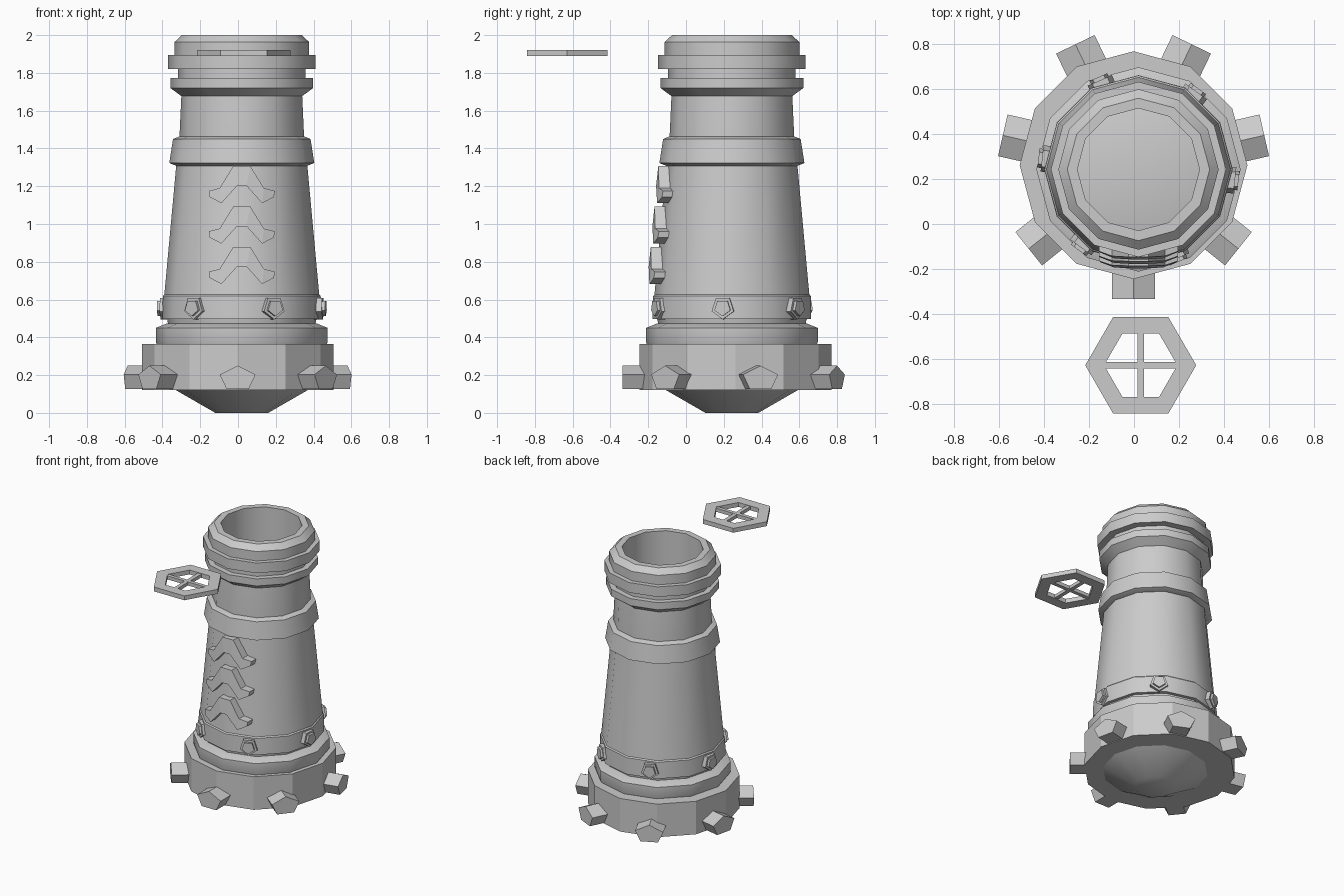
import bpy
import bmesh
from math import sin, cos, pi, radians, sqrt
from mathutils import Matrix, Vector

if "Cube" in bpy.data.objects:
    bpy.data.objects.remove(bpy.data.objects["Cube"])

GREY = (0.6, 0.6, 0.6, 1)
mat = bpy.data.materials.new("plain_grey")
mat.use_nodes = True
mat.diffuse_color = GREY
mat.node_tree.nodes["Principled BSDF"].inputs["Base Color"].default_value = GREY

SHAFT = Vector((0.02, 0.243, 0))
DRUM = Vector((-0.002, 0.262, 0))


def finish(name, bm, smooth=False):
    bmesh.ops.recalc_face_normals(bm, faces=bm.faces)
    mesh = bpy.data.meshes.new(name)
    bm.to_mesh(mesh)
    bm.free()
    obj = bpy.data.objects.new(name, mesh)
    bpy.context.collection.objects.link(obj)
    mesh.materials.append(mat)
    if smooth:
        bpy.ops.object.select_all(action="DESELECT")
        obj.select_set(True)
        bpy.context.view_layer.objects.active = obj
        bpy.ops.object.shade_smooth_by_angle(angle=radians(35))
    return obj


def loft(bm, rings):
    """Skin equal-length point rings and cap both ends."""
    loops = [[bm.verts.new(p) for p in ring] for ring in rings]
    n = len(loops[0])
    for a, b in zip(loops, loops[1:]):
        for i in range(n):
            j = (i + 1) % n
            bm.faces.new((a[i], a[j], b[j], b[i]))
    bm.faces.new(loops[0])
    bm.faces.new(loops[-1])


def lathe(name, profile, centre, smooth=True, sides=12):
    bm = bmesh.new()
    angles = [2 * pi * i / sides for i in range(sides)]
    loft(bm, [[centre + Vector((r * cos(a), r * sin(a), z)) for a in angles]
              for r, z in profile])
    return finish(name, bm, smooth)


def pentagon_stud(name, centre, angle, z, steps, up=1):
    """Radial pentagon prism; steps are (distance, half width, half height)."""
    out = Vector((cos(angle), sin(angle), 0))
    side = Vector((-sin(angle), cos(angle), 0))
    bm = bmesh.new()
    rings = []
    for dist, w, h in steps:
        rings.append([centre + out * dist + side * (w * sin(2 * pi * i / 5))
                      + Vector((0, 0, z + up * h * cos(2 * pi * i / 5)))
                      for i in range(5)])
    loft(bm, rings)
    return finish(name, bm)


# Base drum, pointed foot and stepped plinth
lathe("foot_cone", [(0.14, 0), (0.357, 0.125), (0.357, 0.2)], SHAFT)
lathe("base_drum", [(0.507, 0.122), (0.507, 0.365)], DRUM, smooth=False)
lathe("plinth_ring", [(0.44, 0.34), (0.455, 0.376), (0.455, 0.45), (0.4, 0.472)], SHAFT)

# Tapered shaft with its lower band and middle collar
lathe("shaft", [(0.385, 0.44), (0.395, 0.497), (0.42, 0.497), (0.418, 0.618),
                (0.41, 0.626), (0.347, 1.31)], SHAFT)
lathe("middle_collar", [(0.347, 1.308), (0.384, 1.323), (0.364, 1.45), (0.33, 1.464)], SHAFT)

# Neck, rim rings and the open mouth
lathe("neck_and_rim", [(0.33, 1.4), (0.33, 1.46), (0.32, 1.677), (0.378, 1.72),
                       (0.378, 1.772), (0.338, 1.772), (0.338, 1.82), (0.39, 1.82),
                       (0.39, 1.894), (0.357, 1.894), (0.357, 1.963), (0.317, 2.0),
                       (0.272, 2.0), (0.272, 1.42)], SHAFT)

# Seven pegs around the drum
for k in range(7):
    pentagon_stud(f"base_peg_{k + 1}", DRUM, -pi / 2 + 2 * pi * k / 7, 0.182,
                  [(0.45, 0.1, 0.068), (0.597, 0.1, 0.068)])

# Six stepped bolts around the lower band
for k in range(6):
    pentagon_stud(f"band_bolt_{k + 1}", SHAFT, radians(-6.5 + 60 * k), 0.557,
                  [(0.38, 0.062, 0.062), (0.432, 0.062, 0.062),
                   (0.432, 0.045, 0.045), (0.448, 0.045, 0.045)], up=-1)

# Three chevrons wrapped on the front of the shaft
UPPER = [(0.045, 0.19), (0.117, 0.073), (0.175, 0.058)]
LOWER = [(0.025, 0.085), (0.108, -0.007), (0.17, 0.026)]


def on_shaft(x, z, offset):
    r = 0.41 - (z - 0.626) * 0.092 + offset
    return SHAFT + Vector((x, -sqrt(r * r - x * x), z))


for k in range(3):
    base = 1.117 - 0.214 * k
    bm = bmesh.new()
    sections = []
    for sign, order in ((-1, (2, 1, 0)), (1, (0, 1, 2))):
        for i in order:
            (ux, uz), (lx, lz) = UPPER[i], LOWER[i]
            sections.append([on_shaft(sign * ux, base + uz, 0.045),
                             on_shaft(sign * lx, base + lz, 0.045),
                             on_shaft(sign * lx, base + lz, -0.025),
                             on_shaft(sign * ux, base + uz, -0.025)])
    loft(bm, sections)
    finish(f"chevron_{k + 1}", bm)

# Floating hexagonal wheel with crossed spokes
WHEEL = Vector((0.03, -0.629, 0))
bm = bmesh.new()
rings = []
for r, z in ((0.247, 1.89), (0.247, 1.922), (0.163, 1.922), (0.163, 1.89)):
    rings.append([bm.verts.new(WHEEL + Vector((r * cos(pi * i / 3), r * sin(pi * i / 3), z)))
                  for i in range(6)])
for q in range(4):
    a, b = rings[q], rings[(q + 1) % 4]
    for i in range(6):
        j = (i + 1) % 6
        bm.faces.new((a[i], a[j], b[j], b[i]))
finish("wheel_rim", bm)

for name, size in (("wheel_spoke_across", (0.33, 0.027, 0.026)),
                   ("wheel_spoke_along", (0.029, 0.29, 0.024))):
    bm = bmesh.new()
    bmesh.ops.create_cube(bm, size=1, matrix=Matrix.Translation(WHEEL + Vector((0, 0, 1.906)))
                          @ Matrix.Diagonal((*size, 1)))
    finish(name, bm)
